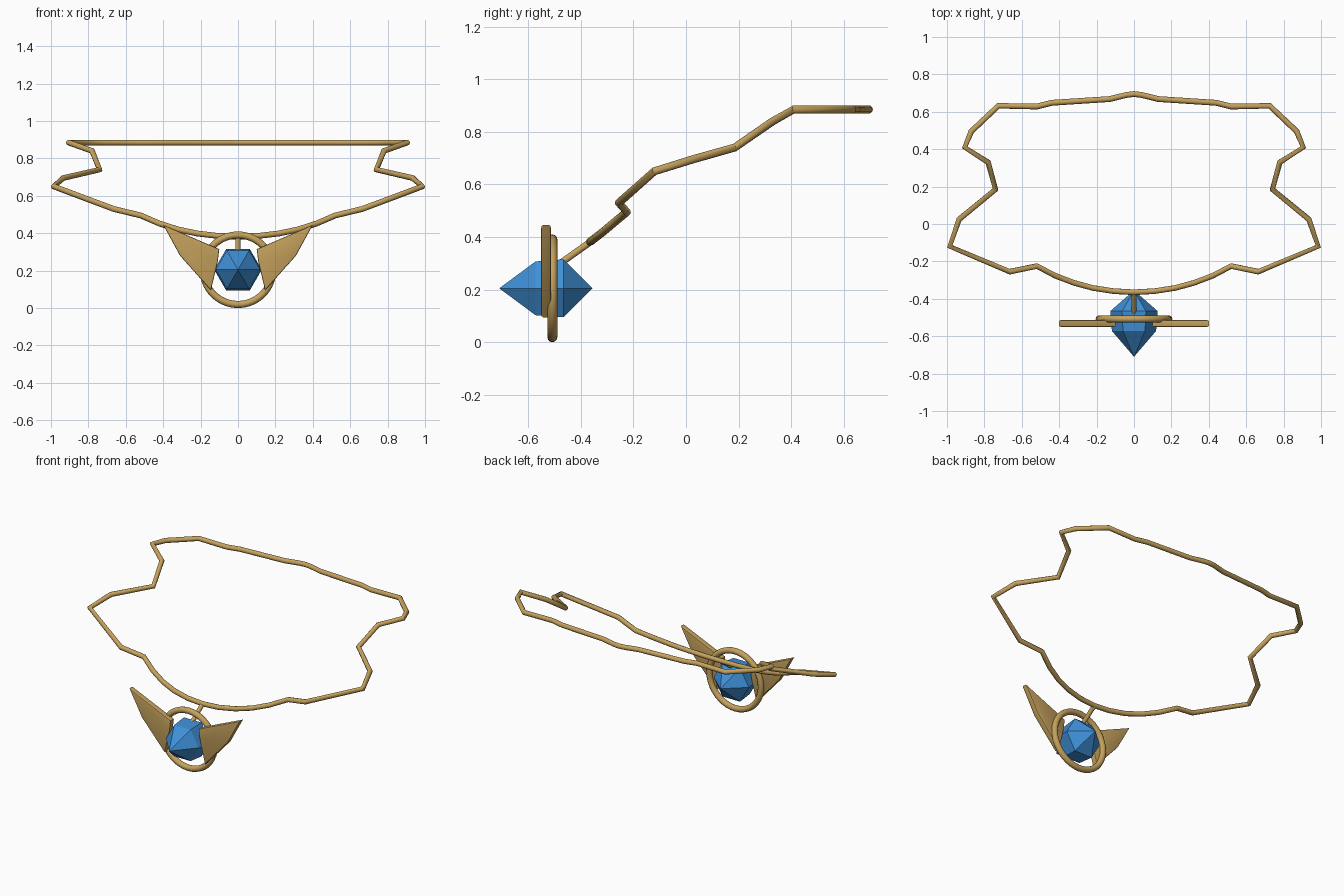
import bpy, bmesh, math
from mathutils import Vector

if "Cube" in bpy.data.objects:
    bpy.data.objects.remove(bpy.data.objects["Cube"])


def material(name, rgb):
    m = bpy.data.materials.new(name)
    m.diffuse_color = (*rgb, 1.0)
    m.use_nodes = True
    m.node_tree.nodes["Principled BSDF"].inputs["Base Color"].default_value = m.diffuse_color
    return m


GOLD = material("gold", (0.56, 0.36, 0.11))
BLUE = material("gem blue", (0.05, 0.28, 0.68))


def smooth(obj, angle):
    bpy.ops.object.select_all(action='DESELECT')
    obj.select_set(True)
    bpy.context.view_layer.objects.active = obj
    bpy.ops.object.shade_smooth_by_angle(angle=math.radians(angle))


def mesh_object(name, bm, mat):
    bmesh.ops.recalc_face_normals(bm, faces=bm.faces)
    me = bpy.data.meshes.new(name)
    bm.to_mesh(me)
    bm.free()
    me.materials.append(mat)
    obj = bpy.data.objects.new(name, me)
    bpy.context.collection.objects.link(obj)
    return obj


def tube(name, points, radius, closed):
    """Round bar swept along a polyline, turned into a mesh."""
    cu = bpy.data.curves.new(name, 'CURVE')
    cu.dimensions = '3D'
    cu.bevel_depth = radius
    cu.bevel_resolution = 3
    cu.use_fill_caps = not closed
    sp = cu.splines.new('POLY')
    sp.points.add(len(points) - 1)
    for p, co in zip(sp.points, points):
        p.co = (*co, 1.0)
    sp.use_cyclic_u = closed
    obj = bpy.data.objects.new(name, cu)
    bpy.context.collection.objects.link(obj)
    bpy.ops.object.select_all(action='DESELECT')
    obj.select_set(True)
    bpy.context.view_layer.objects.active = obj
    bpy.ops.object.convert(target='MESH')
    obj = bpy.context.view_layer.objects.active
    obj.name = name
    obj.data.materials.clear()
    obj.data.materials.append(GOLD)
    smooth(obj, 50)
    return obj


# Neck chain: right half from back to front, then mirrored
half = [
    (0, 0.695, 0.885), (0.04, 0.69, 0.885), (0.13, 0.668, 0.885),
    (0.44, 0.648, 0.885), (0.52, 0.628, 0.885), (0.725, 0.632, 0.885),
    (0.87, 0.495, 0.885), (0.905, 0.41, 0.885), (0.78, 0.33, 0.84),
    (0.74, 0.185, 0.74), (0.935, 0.025, 0.695), (0.985, -0.12, 0.65),
    (0.665, -0.255, 0.53), (0.52, -0.225, 0.495), (0.42, -0.277, 0.452),
    (0.32, -0.315, 0.42), (0.22, -0.342, 0.399), (0.11, -0.359, 0.386),
    (0, -0.365, 0.382),
]
chain = half + [(-x, y, z) for x, y, z in reversed(half[1:-1])]
tube("neck_chain", chain, 0.0155, True)

# Stem joining the chain to the pendant
tube("pendant_stem", [(0, -0.475, 0.302), (0, -0.365, 0.38)], 0.0135, False)

# Pendant ring
bpy.ops.mesh.primitive_torus_add(
    major_radius=0.186, minor_radius=0.019, major_segments=40,
    minor_segments=12, location=(0, -0.508, 0.205),
    rotation=(math.pi / 2, 0, 0))
ring = bpy.context.object
ring.name = "pendant_ring"
ring.data.materials.append(GOLD)
smooth(ring, 60)

# Hexagonal gem: two belts closed by a point at the front and back
bm = bmesh.new()
belts = []
for y, r in ((-0.572, 0.118), (-0.466, 0.127)):
    belts.append([bm.verts.new((r * math.cos(i * math.pi / 3), y,
                                0.205 + r * math.sin(i * math.pi / 3)))
                  for i in range(6)])
front = bm.verts.new((0, -0.71, 0.205))
back = bm.verts.new((0, -0.355, 0.205))
for i in range(6):
    j = (i + 1) % 6
    bm.faces.new((front, belts[0][i], belts[0][j]))
    bm.faces.new((belts[0][i], belts[1][i], belts[1][j], belts[0][j]))
    bm.faces.new((back, belts[1][j], belts[1][i]))
mesh_object("gem", bm, BLUE)

# Wings: flat plates with softened rims, mirrored left and right
outline = [(0.10, 0.315), (0.40, 0.445), (0.31, 0.28), (0.145, 0.095),
           (0.108, 0.25)]
for side, label in ((1, "right"), (-1, "left")):
    bm = bmesh.new()
    face = bm.faces.new([bm.verts.new((side * x, -0.551, z))
                         for x, z in outline])
    ext = bmesh.ops.extrude_face_region(bm, geom=[face])
    bmesh.ops.translate(bm, vec=Vector((0, 0.038, 0)),
                        verts=[v for v in ext["geom"]
                               if isinstance(v, bmesh.types.BMVert)])
    rims = [e for e in bm.edges
            if abs(e.verts[0].co.y - e.verts[1].co.y) < 1e-5]
    bmesh.ops.bevel(bm, geom=rims, offset=0.007, segments=2, profile=0.5,
                    affect='EDGES')
    wing = mesh_object(label + "_wing", bm, GOLD)
    smooth(wing, 30)
